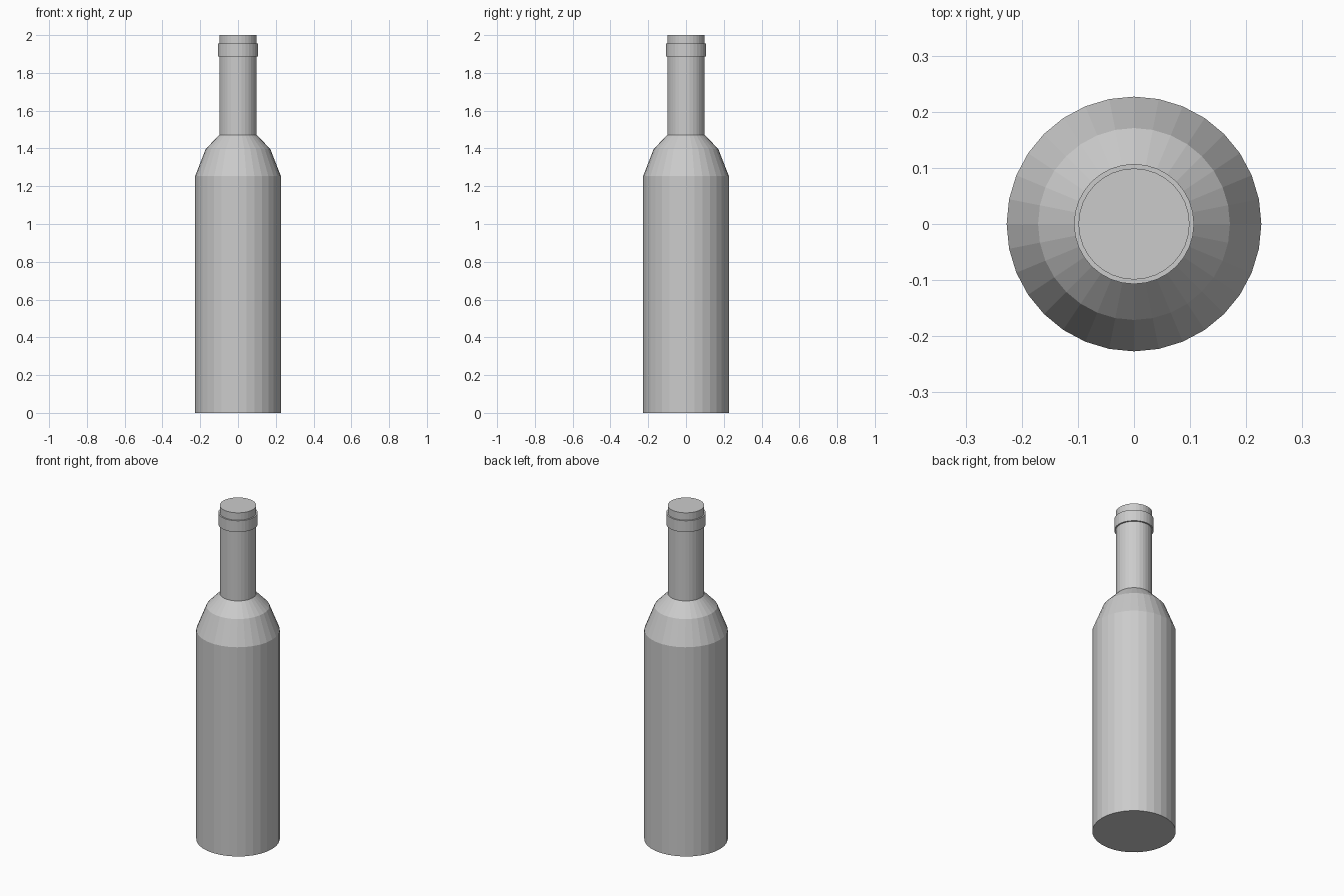
import bpy, bmesh
from math import cos, sin, tau

if "Cube" in bpy.data.objects:
    bpy.data.objects.remove(bpy.data.objects["Cube"])

SIDES = 32


def lathe(name, profile):
    """Turn a (radius, height) profile into a closed, flat-faced solid."""
    bm = bmesh.new()
    rings = [[bm.verts.new((r * cos(tau * i / SIDES), r * sin(tau * i / SIDES), z))
              for i in range(SIDES)] for r, z in profile]
    for low, high in zip(rings, rings[1:]):
        for i in range(SIDES):
            j = (i + 1) % SIDES
            bm.faces.new((low[i], low[j], high[j], high[i]))
    bm.faces.new(rings[0][::-1])
    bm.faces.new(rings[-1])
    mesh = bpy.data.meshes.new(name)
    bm.to_mesh(mesh)
    bm.free()
    obj = bpy.data.objects.new(name, mesh)
    bpy.context.collection.objects.link(obj)
    return obj


# Body, shoulder, neck, raised lip ring and closed mouth in one profile
lathe("bottle", [
    (0.227, 0.0), (0.227, 1.254),        # straight body
    (0.171, 1.397), (0.099, 1.472),      # two-step shoulder
    (0.099, 1.888), (0.107, 1.888),      # neck up to the lip ring
    (0.107, 1.956), (0.099, 1.956),      # lip ring
    (0.099, 2.0),                        # mouth
])
